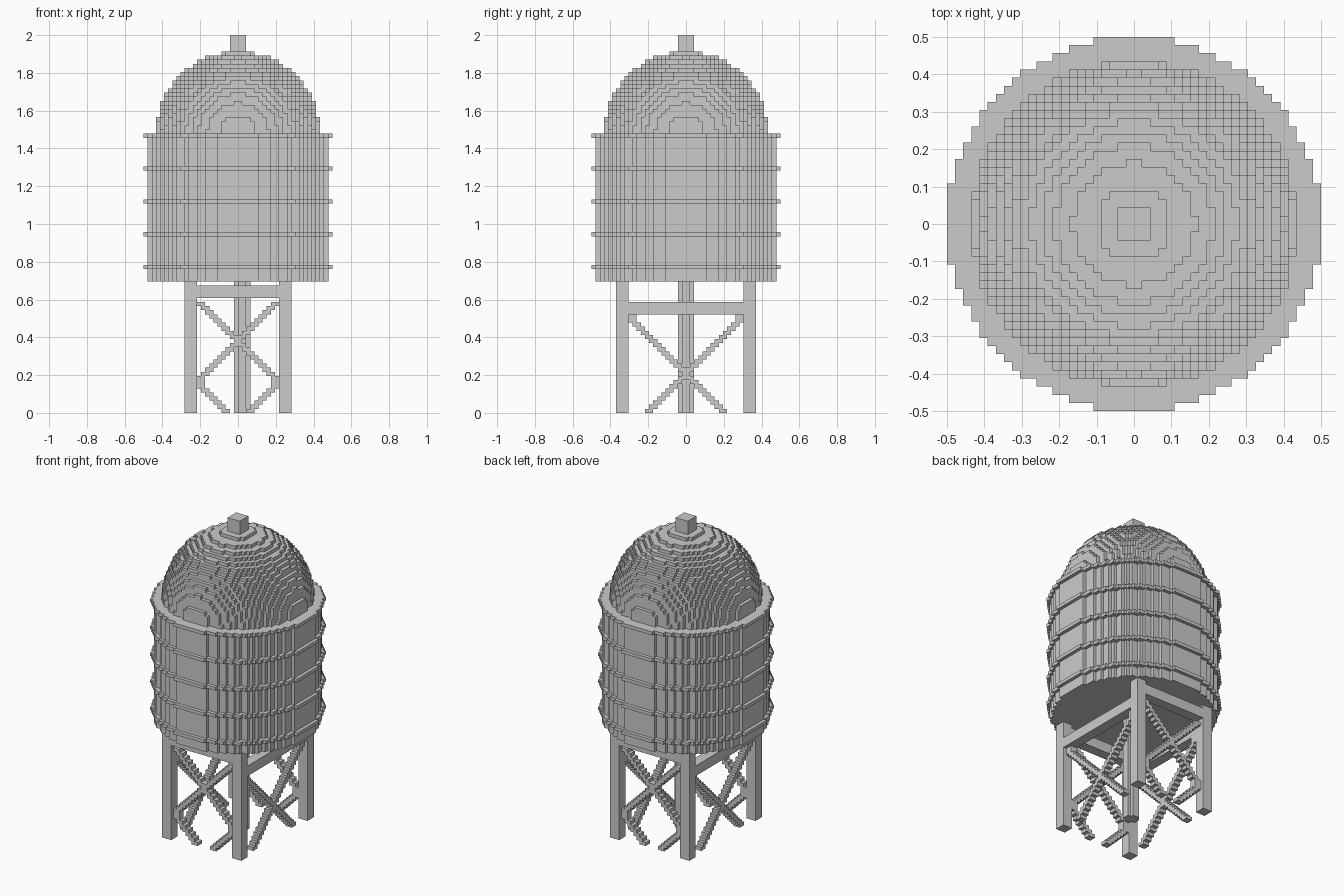
import bpy
import bmesh
import math

V = 1 / 46  # edge length of one block; all sizes below are counted in blocks

cube = bpy.data.objects.get("Cube")
if cube:
    bpy.data.objects.remove(cube, do_unlink=True)

grey = bpy.data.materials.new("plain_grey")
grey.use_nodes = True
colour = (0.6, 0.6, 0.6, 1)
grey.diffuse_color = colour
grey.node_tree.nodes["Principled BSDF"].inputs["Base Color"].default_value = colour


def prism(bm, outline, z0, z1):
    """Extrude a flat outline from z0 up to z1."""
    base = bm.faces.new([bm.verts.new((x, y, z0)) for x, y in outline])
    top = bmesh.ops.extrude_face_region(bm, geom=[base], use_keep_orig=True)
    moved = [g for g in top["geom"] if isinstance(g, bmesh.types.BMVert)]
    bmesh.ops.translate(bm, verts=moved, vec=(0, 0, z1 - z0))


def box(bm, x, y, z):
    prism(bm, [(x[0], y[0]), (x[1], y[0]), (x[1], y[1]), (x[0], y[1])], *z)


def stepped_circle(r2, cx=0):
    """Outline of the blocks whose centres lie within a circle."""
    n = int(math.sqrt(r2) + 0.5)
    right = []
    for j in range(-n, n):
        w = int(math.sqrt(max(r2 - (j + 0.5) ** 2, 0)) + 0.5)
        if w == 0:
            continue
        if right and right[-1][0] == w:
            right.pop()
        else:
            right.append((w, j))
        right.append((w, j + 1))
    left = [(-x, y) for x, y in reversed(right)]
    return [(x + cx, y) for x, y in right + left]


def finish(bm, name):
    bmesh.ops.recalc_face_normals(bm, faces=bm.faces)
    bmesh.ops.scale(bm, verts=bm.verts, vec=(V, V, V))
    mesh = bpy.data.meshes.new(name)
    bm.to_mesh(mesh)
    bm.free()
    mesh.materials.append(grey)
    obj = bpy.data.objects.new(name, mesh)
    bpy.context.collection.objects.link(obj)


# Tank wall
bm = bmesh.new()
prism(bm, stepped_circle(22 ** 2), 32, 67)
finish(bm, "tank")

# Hoops around the tank, the last one forming the rim
for i in range(5):
    bm = bmesh.new()
    z = 35 + 8 * i
    prism(bm, stepped_circle(23 ** 2), z, z + 1)
    finish(bm, f"hoop_{i + 1}")

# Domed roof, one stepped slice per layer
bm = bmesh.new()
for k in range(20):
    prism(bm, stepped_circle(20 ** 2 - (k + 0.5) ** 2), 68 + k, 69 + k)
finish(bm, "dome")

# Roof cap
bm = bmesh.new()
box(bm, (-2, 2), (-2, 2), (88, 92))
finish(bm, "roof_cap")

# Central pipe
bm = bmesh.new()
prism(bm, stepped_circle(4, cx=1), 0, 32)
finish(bm, "centre_pipe")


def span(side, a, b):
    return (a, b) if side > 0 else (-b, -a)


# Legs
for sx, xname in ((-1, "right"), (1, "left")):
    for sy, yname in ((-1, "front"), (1, "back")):
        bm = bmesh.new()
        box(bm, span(sx, 10, 13), span(sy, 14, 17), (0, 32))
        finish(bm, f"{yname}_{xname}_leg")


def end_brace(k):
    return k - 17 if k >= 8 else max(-9, -3 - k)


def side_brace(k):
    return min(k - 9, 13)


# Beams and stepped cross braces on the four sides
for s, end, flank in ((-1, "front", "right"), (1, "back", "left")):
    bm = bmesh.new()
    box(bm, (-10, 10), span(s, 14, 17), (28, 31))
    finish(bm, f"{end}_beam")

    bm = bmesh.new()
    box(bm, span(s, 10, 13), (-14, 14), (24, 27))
    finish(bm, f"{flank}_beam")

    bm = bmesh.new()
    for m in (-1, 1):
        for k in range(27):
            c = m * end_brace(k)
            box(bm, (c - 1, c + 1), span(s, 14, 16), (k, k + 1))
    finish(bm, f"{end}_braces")

    bm = bmesh.new()
    for m in (-1, 1):
        for k in range(24):
            c = m * side_brace(k)
            box(bm, span(s, 10, 12), (c - 1, c + 1), (k, k + 1))
    finish(bm, f"{flank}_braces")
